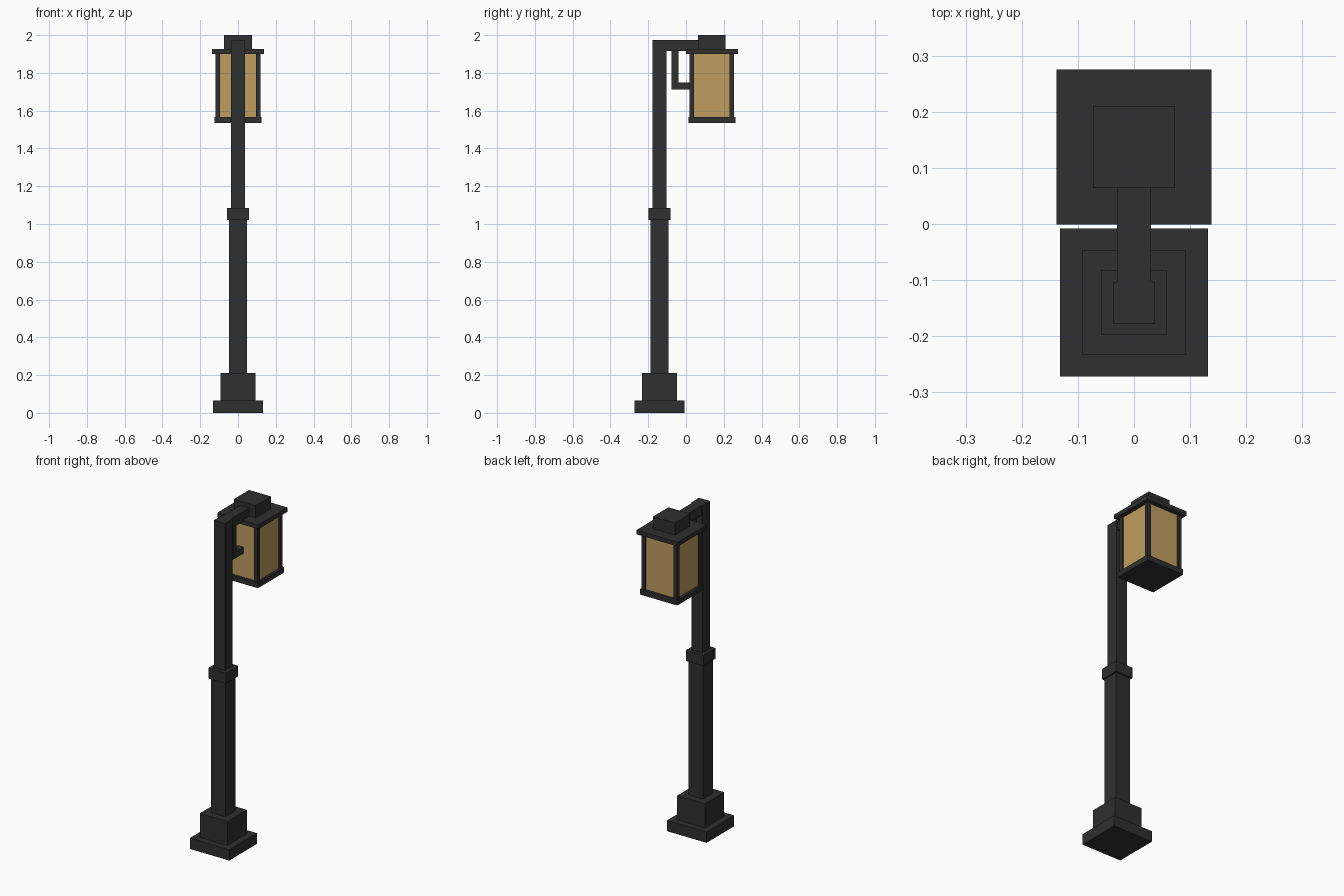
import bpy
import bmesh

if "Cube" in bpy.data.objects:
    bpy.data.objects.remove(bpy.data.objects["Cube"])


def material(name, rgb):
    m = bpy.data.materials.new(name)
    m.diffuse_color = (*rgb, 1.0)
    m.use_nodes = True
    m.node_tree.nodes["Principled BSDF"].inputs["Base Color"].default_value = m.diffuse_color
    return m


METAL = material("dark metal", (0.029, 0.029, 0.029))
GLASS = material("amber glass", (0.52, 0.34, 0.115))


def box(name, x, y, z, mat=METAL):
    """Box from (min, max) ranges on each axis."""
    bm = bmesh.new()
    bmesh.ops.create_cube(bm, size=1)
    for v in bm.verts:
        v.co = [r[0] if c < 0 else r[1] for c, r in zip(v.co, (x, y, z))]
    mesh = bpy.data.meshes.new(name)
    bm.to_mesh(mesh)
    bm.free()
    mesh.materials.append(mat)
    obj = bpy.data.objects.new(name, mesh)
    bpy.context.collection.objects.link(obj)
    return obj


def square(name, half, yc, z0, z1, mat=METAL):
    """Square block centred on x = 0 and y = yc."""
    return box(name, (-half, half), (yc - half, yc + half), (z0, z1), mat)


POST_Y, LAMP_Y = -0.14, 0.137

# Stepped base and post
square("base_plate", 0.132, POST_Y, 0.0, 0.065)
square("base_block", 0.0925, POST_Y, 0.065, 0.21)
square("lower_post", 0.048, POST_Y, 0.21, 1.02)
square("post_collar", 0.058, POST_Y, 1.02, 1.085)
square("upper_post", 0.037, POST_Y, 1.085, 1.975)

# Overhead arm and the small L-shaped bracket under it
box("arm", (-0.03, 0.03), (-0.103, 0.075), (1.915, 1.975))
box("bracket_drop", (-0.019, 0.019), (-0.077, -0.04), (1.712, 1.915))
box("bracket_foot", (-0.019, 0.019), (-0.04, 0.03), (1.712, 1.75))

# Lantern
square("lantern_floor", 0.125, LAMP_Y, 1.535, 1.567)
square("lantern_glass", 0.11, LAMP_Y, 1.567, 1.90, GLASS)
square("lantern_roof", 0.138, LAMP_Y, 1.90, 1.926)
square("lantern_cap", 0.073, LAMP_Y, 1.926, 2.0)

# Corner bars of the lantern
for sx in (-1, 1):
    for sy in (-1, 1):
        xs = sorted((sx * 0.094, sx * 0.118))
        ys = sorted((LAMP_Y + sy * 0.094, LAMP_Y + sy * 0.118))
        box("lantern_corner_bar", xs, ys, (1.567, 1.90))
